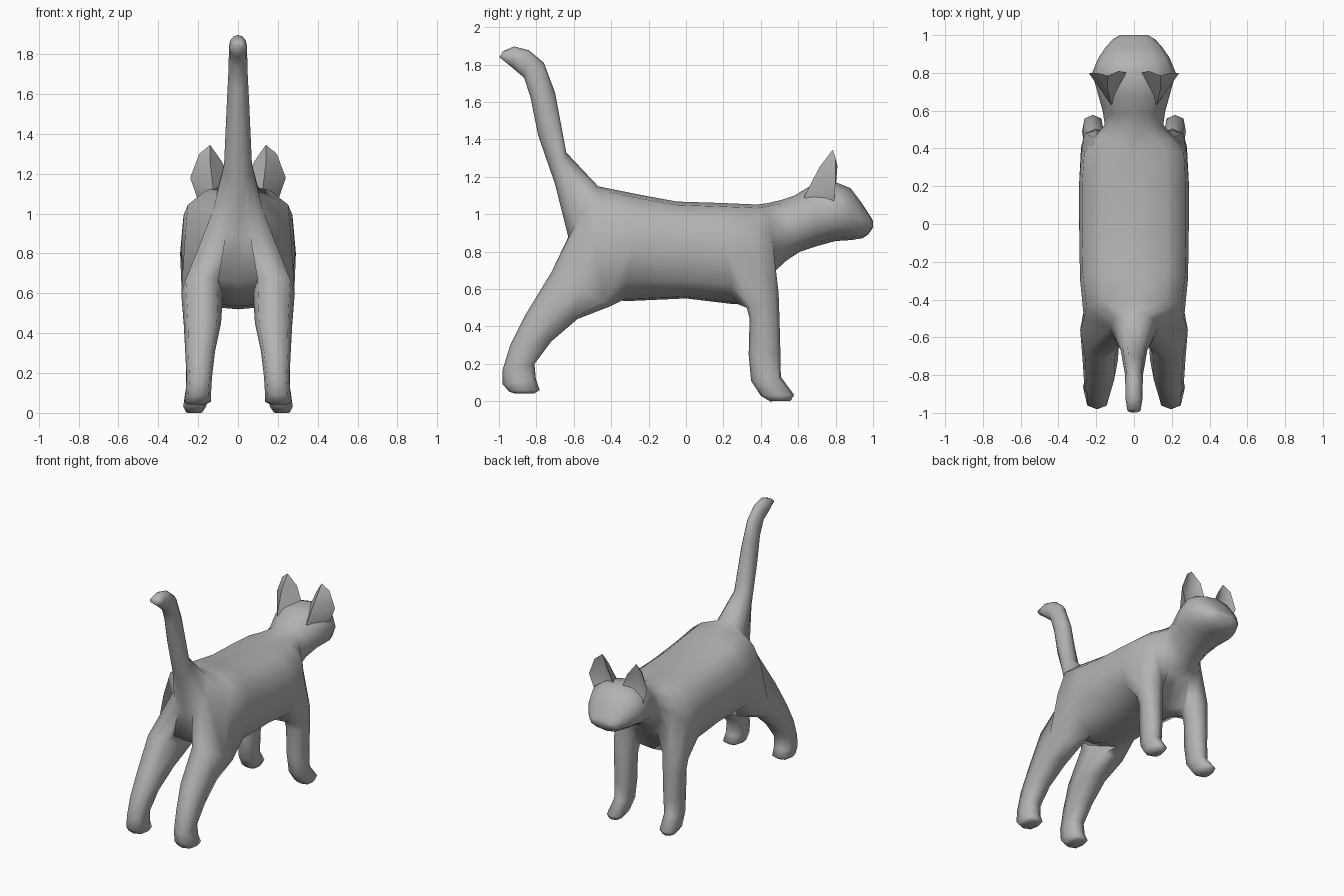
import bpy, bmesh, math

if "Cube" in bpy.data.objects:
    bpy.data.objects.remove(bpy.data.objects["Cube"])

grey = bpy.data.materials.new("grey_fur")
grey.diffuse_color = (0.45, 0.45, 0.45, 1)
grey.use_nodes = True
grey.node_tree.nodes["Principled BSDF"].inputs["Base Color"].default_value = grey.diffuse_color


def finish(bm, name, angle):
    bmesh.ops.recalc_face_normals(bm, faces=bm.faces)
    mesh = bpy.data.meshes.new(name)
    bm.to_mesh(mesh)
    bm.free()
    mesh.materials.append(grey)
    obj = bpy.data.objects.new(name, mesh)
    bpy.context.collection.objects.link(obj)
    bpy.ops.object.select_all(action='DESELECT')
    obj.select_set(True)
    bpy.context.view_layer.objects.active = obj
    bpy.ops.object.shade_smooth_by_angle(angle=math.radians(angle))
    return obj


def bridge(bm, a, b, skip=()):
    n = len(a)
    for i in range(n):
        if i not in skip:
            bm.faces.new((a[i], a[(i + 1) % n], b[(i + 1) % n], b[i]))


# Half section, spine to belly: x factor and height factor for the boxy trunk
BOX_X = (0, .6, .95, 1, .92, .42, 0)
BOX_V = (1, .93, .62, 0, -.62, -.96, -1)


def trunk_ring(bm, ay, az, by, bz, hw, box):
    ring = []
    for k in range(12):
        h = k if k <= 6 else 12 - k
        side = 1 if k <= 6 else -1
        t = math.radians(30 * h)
        x = side * hw * (box * BOX_X[h] + (1 - box) * math.sin(t))
        v = box * BOX_V[h] + (1 - box) * math.cos(t)
        ring.append(bm.verts.new((x, (ay + by) / 2 + v * (ay - by) / 2,
                                  (az + bz) / 2 + v * (az - bz) / 2)))
    return ring


def leg_ring(bm, side, ry, rz, fy, fz, xin, xout):
    ring = []
    for deg in (135, 90, 45, 0, -45, -90, -135, 180):
        t = math.radians(deg)
        c, s = math.cos(t), math.sin(t)
        if deg % 90:
            c, s = c * 1.1, s * 1.1
        x = (xin + xout) / 2 + s * (xout - xin) / 2
        ring.append(bm.verts.new((side * x, (ry + fy) / 2 + c * (fy - ry) / 2,
                                  (rz + fz) / 2 + c * (fz - rz) / 2)))
    return ring


# Tail tip to nose: upper y, z, lower y, z, half width, boxiness
TRUNK = [
    (-.978, 1.872, -.998, 1.84, .035, 0), (-.92, 1.897, -.93, 1.785, .045, 0),
    (-.84, 1.877, -.865, 1.73, .046, 0), (-.76, 1.81, -.83, 1.62, .048, 0),
    (-.70, 1.65, -.79, 1.42, .057, 0), (-.64, 1.33, -.70, 1.16, .07, 0),
    (-.47, 1.15, -.63, .88, .125, .3), (-.40, 1.135, -.60, .66, .265, 1),
    (-.25, 1.105, -.33, .535, .286, 1), (-.05, 1.068, 0, .55, .29, 1),
    (.20, 1.06, .25, .52, .29, 1), (.38, 1.052, .40, .53, .277, 1),
    (.44, 1.06, .48, .70, .21, .7), (.51, 1.077, .54, .755, .155, .2),
    (.58, 1.10, .61, .80, .165, .1), (.67, 1.155, .70, .83, .19, .1),
    (.80, 1.172, .80, .857, .222, .2), (.88, 1.14, .88, .862, .188, .2),
    (.94, 1.06, .945, .872, .145, .2), (.982, .995, .975, .893, .11, .2),
    (1.0, .965, 1.0, .93, .075, .2),
]
# Legs from hip to sole: rear y, z, front y, z, inner x, outer x
HIND = [
    (-.72, .69, -.40, .51, .075, .285), (-.86, .46, -.58, .44, .085, .272),
    (-.94, .30, -.72, .32, .115, .265), (-.98, .17, -.81, .20, .13, .258),
    (-.98, .09, -.803, .12, .135, .262), (-.945, .052, -.782, .06, .135, .27),
    (-.92, .043, -.81, .043, .16, .25),
]
FORE = [
    (.325, .50, .495, .58, .12, .28), (.34, .44, .50, .44, .13, .272),
    (.335, .25, .505, .25, .14, .262), (.348, .11, .507, .13, .15, .262),
    (.40, .03, .578, .035, .16, .275), (.45, 0, .56, .003, .18, .26),
]

# Body, tail and head in one loft, leaving openings at hips and shoulders
bm = bmesh.new()
rings = [trunk_ring(bm, *r) for r in TRUNK]
for i in range(len(rings) - 1):
    bridge(bm, rings[i], rings[i + 1],
           (3, 4, 7, 8) if i in (6, 7, 10, 11) else ())
bm.faces.new(rings[0])
bm.faces.new(rings[-1])

# Legs grown from the openings on both sides
for side in (1, -1):
    a, b, c = (3, 4, 5) if side == 1 else (9, 8, 7)
    for start, leg in ((6, HIND), (10, FORE)):
        r, s, t = rings[start:start + 3]
        prev = [r[a], s[a], t[a], t[b], t[c], s[c], r[c], r[b]]
        for row in leg:
            ring = leg_ring(bm, side, *row)
            bridge(bm, prev, ring)
            prev = ring
        bm.faces.new(prev)
# drop the unused points inside the openings
bmesh.ops.delete(bm, geom=[v for v in bm.verts if not v.link_faces], context='VERTS')
finish(bm, "cat_body", 100)

# Ears: rim, scooped front and ridged back
RIM = [(.03, .80, 1.14), (.08, .81, 1.26), (.14, .785, 1.345),
       (.195, .80, 1.30), (.24, .80, 1.18), (.195, .79, 1.05)]
for side, name in ((1, "ear_right"), (-1, "ear_left")):
    bm = bmesh.new()
    rim = [bm.verts.new((side * x, y, z)) for x, y, z in RIM]
    scoop, ridge, root = [bm.verts.new((side * x, y, z)) for x, y, z in
                          ((.14, .75, 1.18), (.14, .715, 1.255), (.12, .63, 1.09))]
    for i in range(6):
        bm.faces.new((rim[i], rim[(i + 1) % 6], scoop))
    for f in ((rim[0], rim[1], ridge, root), (rim[1], rim[2], ridge),
              (rim[2], rim[3], ridge), (rim[3], rim[4], ridge),
              (rim[4], root, ridge), (rim[4], rim[5], root), (rim[5], rim[0], root)):
        bm.faces.new(f)
    finish(bm, name, 75)
